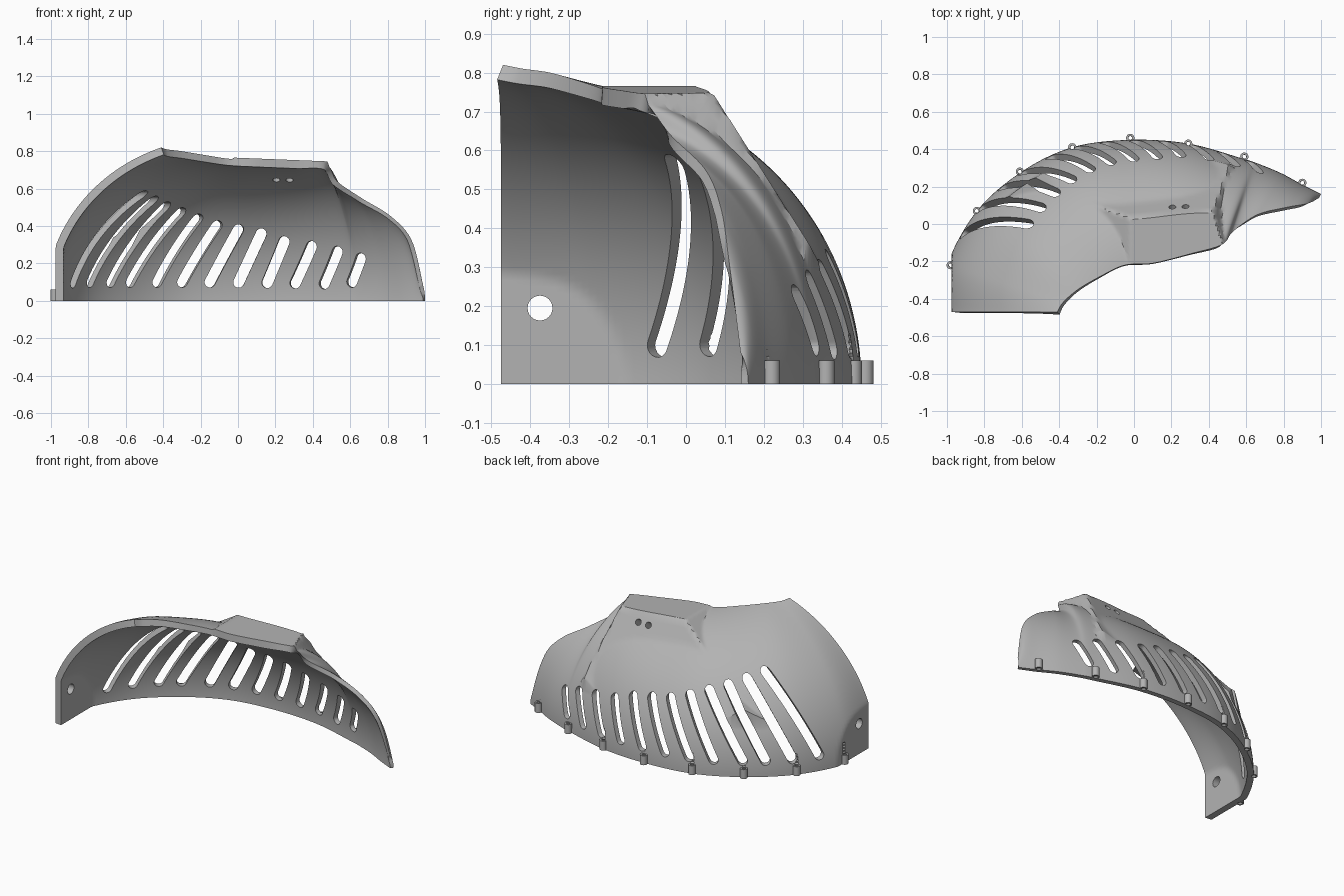
import bpy, bmesh, math
from mathutils import Vector, Matrix

cube = bpy.data.objects.get("Cube")
if cube:
    bpy.data.objects.remove(cube)

grey = bpy.data.materials.new("mid grey")
grey.use_nodes = True
colour = (0.45, 0.45, 0.45, 1)
grey.diffuse_color = colour
grey.node_tree.nodes["Principled BSDF"].inputs["Base Color"].default_value = colour

# Ribs in hundredths: base x, base y, rim x, rim y, rim z, sweep in degrees
RIBS = [
    (-103, -47, -41, -47, 82, 70),
    (-100, -22, -38, -42, 81, 72),
    (-84, 7, -30, -35, 80, 78),
    (-60, 28, -18, -28, 78, 82),
    (-33, 41, -5, -22, 76, 85),
    (-2, 45, 10, -21, 75, 85),
    (29, 43, 30, -16, 74, 82),
    (58, 35, 47, -11, 73, 75),
    (67, 32, 53, -4, 64, 68),
    (79, 27, 66, 5, 55, 62),
    (90, 21, 82, 9, 45, 55),
    (96, 18, 93, 11, 32, 50),
    (100, 16, 99, 14, 8, 50),
]
COLUMNS, ROWS, WALL = 168, 56, 0.043


def rib(u):
    """Smoothly interpolated rib at u from 0 to 1."""
    s = u * (len(RIBS) - 1)
    i = min(int(s), len(RIBS) - 2)
    t = s - i
    before, start, end, after = (RIBS[max(0, min(k, len(RIBS) - 1))] for k in range(i - 1, i + 3))
    return [0.5 * (2 * b + (c - a) * t + (2 * a - 5 * b + 4 * c - d) * t * t
                   + (3 * b - a - 3 * c + d) * t ** 3) / 100
            for a, b, c, d in zip(before, start, end, after)]


def dome(u, v):
    """Point on the plain dome, swept along elliptical ribs."""
    bx, by, rx, ry, rz, sweep = rib(u)
    limit = math.radians(sweep * 100)
    s = (1 - math.cos(v * limit)) / (1 - math.cos(limit))
    return Vector((bx + (rx - bx) * s, by + (ry - by) * s,
                   rz * math.sin(v * limit) / math.sin(limit)))


def housing_height(x, y):
    """Height of the flat-topped raised housing at a plan position."""
    top = 0.765 - 0.04 * x
    right_edge = 0.48 - 0.33 * (y + 0.11)
    back_edge = 0.035 + 0.08 * x
    return min(top, top - 1.6 * (y - back_edge), top - 2.2 * (x - right_edge),
               top + 0.7 * (x + 0.02))


def outer_point(u, v):
    """Outer skin: dome with the left side planed flat and the housing raised."""
    p = dome(u, v)
    p.x = max(p.x, -0.975)
    if p.z > 0.3:
        p.z = max(p.z, housing_height(p.x, p.y))
    return p


def inner_point(u, v):
    """Inner skin: plain dome offset inwards, thinning to the right."""
    step = 0.002
    along = dome(min(u + step, 1), v) - dome(max(u - step, 0), v)
    up = dome(u, min(v + step, 1)) - dome(u, max(v - step, 0))
    p = dome(u, v) - up.cross(along).normalized() * WALL * (1 - 0.5 * u)
    p.x = max(p.x, WALL - 0.975)
    if v == 0:
        p.z = 0
    return p


def finish(bm, name):
    bmesh.ops.recalc_face_normals(bm, faces=bm.faces)
    mesh = bpy.data.meshes.new(name)
    bm.to_mesh(mesh)
    bm.free()
    mesh.materials.append(grey)
    obj = bpy.data.objects.new(name, mesh)
    bpy.context.collection.objects.link(obj)
    return obj


def combine(obj, tool, operation):
    """Apply one boolean and discard its tool."""
    tool.hide_render = True
    mod = obj.modifiers.new(operation, "BOOLEAN")
    mod.operation, mod.solver, mod.object = operation, "MANIFOLD", tool
    bpy.context.view_layer.objects.active = obj
    bpy.ops.object.modifier_apply(modifier=mod.name)
    bpy.data.objects.remove(tool)


def rod(name, centre, axis, radius, length):
    bm = bmesh.new()
    turn = Vector((0, 0, 1)).rotation_difference(Vector(axis)).to_matrix().to_4x4()
    bmesh.ops.create_cone(bm, cap_ends=True, segments=24, radius1=radius, radius2=radius,
                          depth=length, matrix=Matrix.Translation(centre) @ turn)
    return finish(bm, name)


# Closed shell: outer and inner skins joined around their border
bm = bmesh.new()
outer, inner = ([[bm.verts.new(skin(i / COLUMNS, j / ROWS)) for j in range(ROWS + 1)]
                 for i in range(COLUMNS + 1)] for skin in (outer_point, inner_point))
points = [[v.co.copy() for v in column] for column in outer]
for i in range(COLUMNS):
    for j in range(ROWS):
        for grid in (outer, inner):
            bm.faces.new((grid[i][j], grid[i][j + 1], grid[i + 1][j + 1], grid[i + 1][j]))
    for j in (0, ROWS):
        bm.faces.new((outer[i][j], outer[i + 1][j], inner[i + 1][j], inner[i][j]))
for j in range(ROWS):
    for i in (0, COLUMNS):
        bm.faces.new((outer[i][j], outer[i][j + 1], inner[i][j + 1], inner[i][j]))
shell = finish(bm, "vented_shell")


def nearest(x, z):
    """Skin point and outward plan direction closest to a front-on position."""
    _, i, j = min(((p.x - x) ** 2 + (p.z - z) ** 2, i, j)
                  for i, column in enumerate(points) for j, p in enumerate(column))
    along = points[min(i + 2, COLUMNS)][0] - points[max(i - 2, 0)][0]
    return points[i][j], Vector((-along.y, along.x, 0)).normalized()


def slot_cutter(low, high, outward, radius):
    """Round-ended prism pushed through the wall along the outward direction."""
    up = (high - low).normalized()
    side = outward.cross(up).normalized()
    up = side.cross(outward).normalized()
    bm = bmesh.new()
    ring = []
    for k in range(20):
        a = math.pi * (k % 10) / 9 + (math.pi if k > 9 else 0)
        centre = high if k < 10 else low
        ring.append(bm.verts.new(centre + radius * (side * math.cos(a) + up * math.sin(a))
                                 - outward * 0.2))
    face = bm.faces.new(ring)
    moved = bmesh.ops.extrude_face_region(bm, geom=[face], use_keep_orig=True)["geom"]
    bmesh.ops.translate(bm, vec=outward * 0.42,
                        verts=[g for g in moved if isinstance(g, bmesh.types.BMVert)])
    return finish(bm, "slot_cutter")


# Row of slanted ventilation slots, shortening along the row
SLOT_FEET = (-91, -82, -71, -59, -45, -30, -15, 0, 15, 31, 47, 62)
SLOT_TOPS = (-57, -50, -42, -33, -24, -13, 0, 13, 26, 40, 54, 67)
for i, (foot, top) in enumerate(zip(SLOT_FEET, SLOT_TOPS)):
    low, outward = nearest(foot / 100, 0.1)
    high, _ = nearest(top / 100, 0.56 - 0.03 * i)
    combine(shell, slot_cutter(low, high, outward, 0.029), "DIFFERENCE")

# Side wall hole and the pair of holes in the housing
combine(shell, rod("wall_hole", (-0.97, -0.375, 0.195), (1, 0, 0), 0.032, 0.2), "DIFFERENCE")
for x in (0.205, 0.275):
    combine(shell, rod("housing_hole", (x, 0.1, 0.7), (0, 0.8, 0.6), 0.019, 0.3), "DIFFERENCE")

# Screw bosses along the foot, each with a threaded bore running up into the wall
BOSSES = ((-98, -22), (-84, 7), (-61, 28), (-33, 41), (-2, 46), (29, 43), (59, 36), (90, 22))
for x, y in BOSSES:
    x, y = x / 100, y / 100
    combine(shell, rod("boss", (x, y, 0.03), (0, 0, 1), 0.022, 0.06), "UNION")
    bm = bmesh.new()
    rings = []
    for k in range(17):
        radius = 0.014 if k % 2 else 0.010
        z = -0.01 + k * 0.009
        rings.append([bm.verts.new((x + radius * math.cos(a), y + radius * math.sin(a), z))
                      for a in (math.tau * n / 12 for n in range(12))])
    for a, b in zip(rings, rings[1:]):
        for n in range(12):
            bm.faces.new((a[n], a[n - 1], b[n - 1], b[n]))
    bm.faces.new(rings[0])
    bm.faces.new(rings[-1])
    combine(shell, finish(bm, "thread_cutter"), "DIFFERENCE")

# Smooth skin with crisp rims
bpy.ops.object.select_all(action="DESELECT")
shell.select_set(True)
bpy.context.view_layer.objects.active = shell
bpy.ops.object.shade_smooth_by_angle(angle=math.radians(30))
